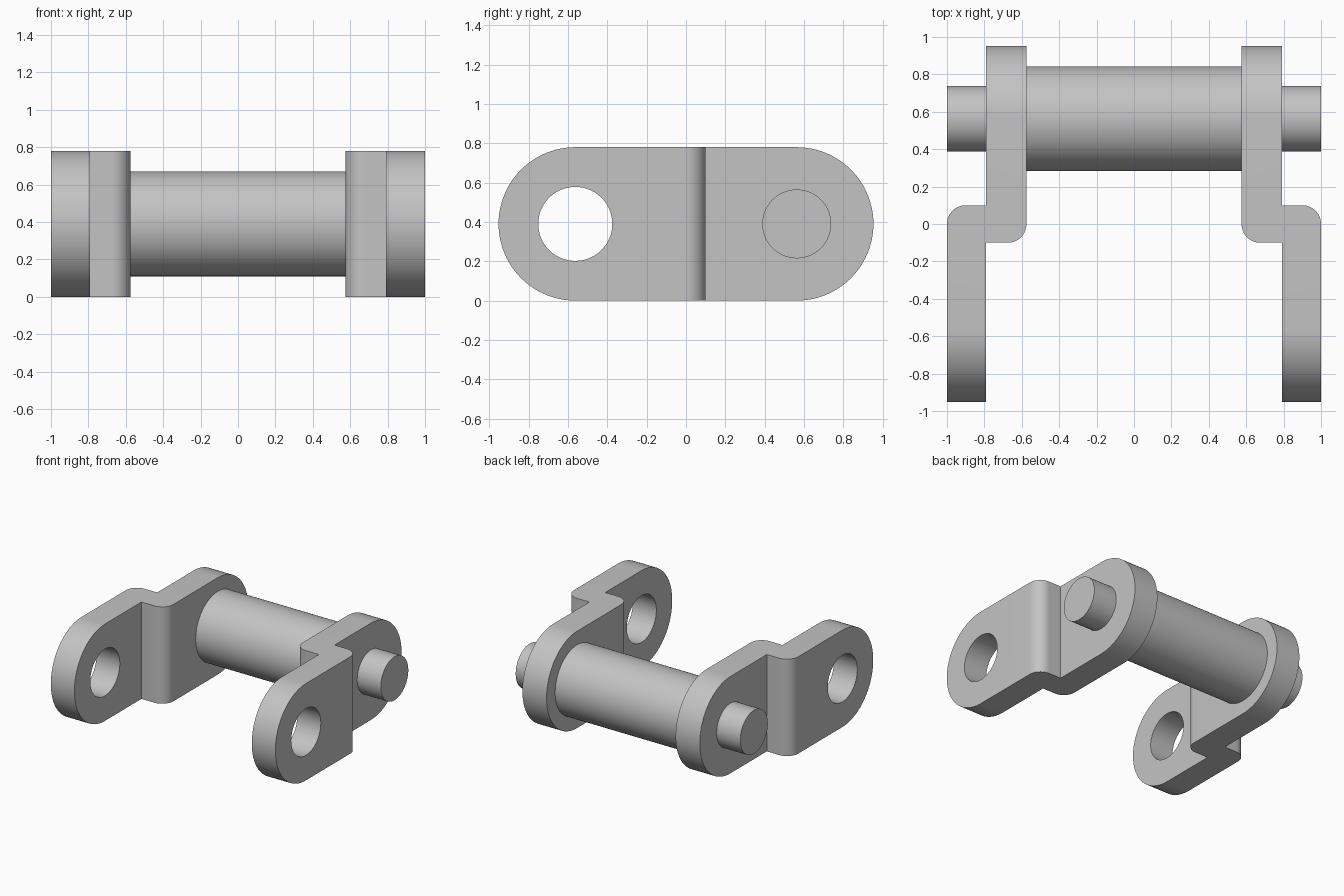
import bpy, bmesh
from math import sin, cos, pi, radians
from mathutils import Vector

if "Cube" in bpy.data.objects:
    bpy.data.objects.remove(bpy.data.objects["Cube"], do_unlink=True)

MID_Z = 0.39        # height of the pin and hole axes
AXIS_Y = 0.563      # distance of both axes from the centre
INNER, STEP, OUTER = 0.575, 0.79, 1.0   # plate faces along x
BEND = 0.10         # bend radius and half length of the overlap

steel = bpy.data.materials.new("light_grey_steel")
steel.use_nodes = True
colour = (0.55, 0.55, 0.55, 1)
steel.diffuse_color = colour
steel.node_tree.nodes["Principled BSDF"].inputs["Base Color"].default_value = colour


def arc(cx, cy, r, start, end, steps):
    angles = [radians(start + (end - start) * i / steps) for i in range(steps + 1)]
    return [(cx + r * cos(a), cy + r * sin(a)) for a in angles]


def prism(name, points, shift):
    """Extrude a closed outline of 3D points along shift."""
    bm = bmesh.new()
    face = bm.faces.new([bm.verts.new(p) for p in points])
    top = bmesh.ops.extrude_face_region(bm, geom=[face])["geom"]
    bmesh.ops.translate(bm, vec=Vector(shift),
                        verts=[v for v in top if isinstance(v, bmesh.types.BMVert)])
    if face.is_valid and len(bm.faces) < len(points) + 2:
        bm.faces.new([v for v in reversed(face.verts)])
    bmesh.ops.recalc_face_normals(bm, faces=bm.faces)
    mesh = bpy.data.meshes.new(name)
    bm.to_mesh(mesh)
    bm.free()
    obj = bpy.data.objects.new(name, mesh)
    bpy.context.collection.objects.link(obj)
    mesh.materials.append(steel)
    return obj


def x_prism(name, outline, x0, x1):
    return prism(name, [(x0, y, z) for y, z in outline], (x1 - x0, 0, 0))


def rod(name, y, radius, x0, x1):
    return x_prism(name, arc(y, MID_Z, radius, 0, 360, 96)[:-1], x0, x1)


def cut(obj, cutter, operation):
    mod = obj.modifiers.new("cut", 'BOOLEAN')
    mod.operation, mod.solver, mod.object = operation, 'EXACT', cutter
    bpy.context.view_layer.objects.active = obj
    bpy.ops.object.modifier_apply(modifier=mod.name)
    bpy.data.objects.remove(cutter, do_unlink=True)


def smooth(obj):
    bpy.ops.object.select_all(action='DESELECT')
    obj.select_set(True)
    bpy.context.view_layer.objects.active = obj
    bpy.ops.object.shade_smooth_by_angle(angle=radians(25))


# Plan of the cranked plate and its round-ended side outline
plan = ([(STEP, -1.1), (OUTER, -1.1)]
        + arc(OUTER - BEND, 0, BEND, 0, 90, 16)
        + [(STEP, BEND), (STEP, 1.1), (INNER, 1.1)]
        + arc(INNER + BEND, 0, BEND, 180, 270, 16)
        + [(STEP, -BEND)])
side_outline = (arc(AXIS_Y, MID_Z, MID_Z, -90, 90, 48)
                + arc(-AXIS_Y, MID_Z, MID_Z, 90, 270, 48))

parts = []
for side, s in (("left", 1), ("right", -1)):
    # Cranked side plate with a pin hole at the front
    plate = prism(side + "_plate", [(s * x, y, -0.1) for x, y in plan], (0, 0, 1))
    cut(plate, x_prism("outline_cutter", side_outline, s * 0.4, s * 1.2), 'INTERSECT')
    cut(plate, rod("hole_cutter", -AXIS_Y, 0.188, s * 0.4, s * 1.2), 'DIFFERENCE')
    # Pin end standing out of the plate
    pin = rod(side + "_pin_end", AXIS_Y, 0.175, s * (STEP - 0.01), s * OUTER)
    parts += [plate, pin]

# Roller between the plates
parts.append(rod("roller", AXIS_Y, 0.28, -INNER - 0.01, INNER + 0.01))

for part in parts:
    smooth(part)
